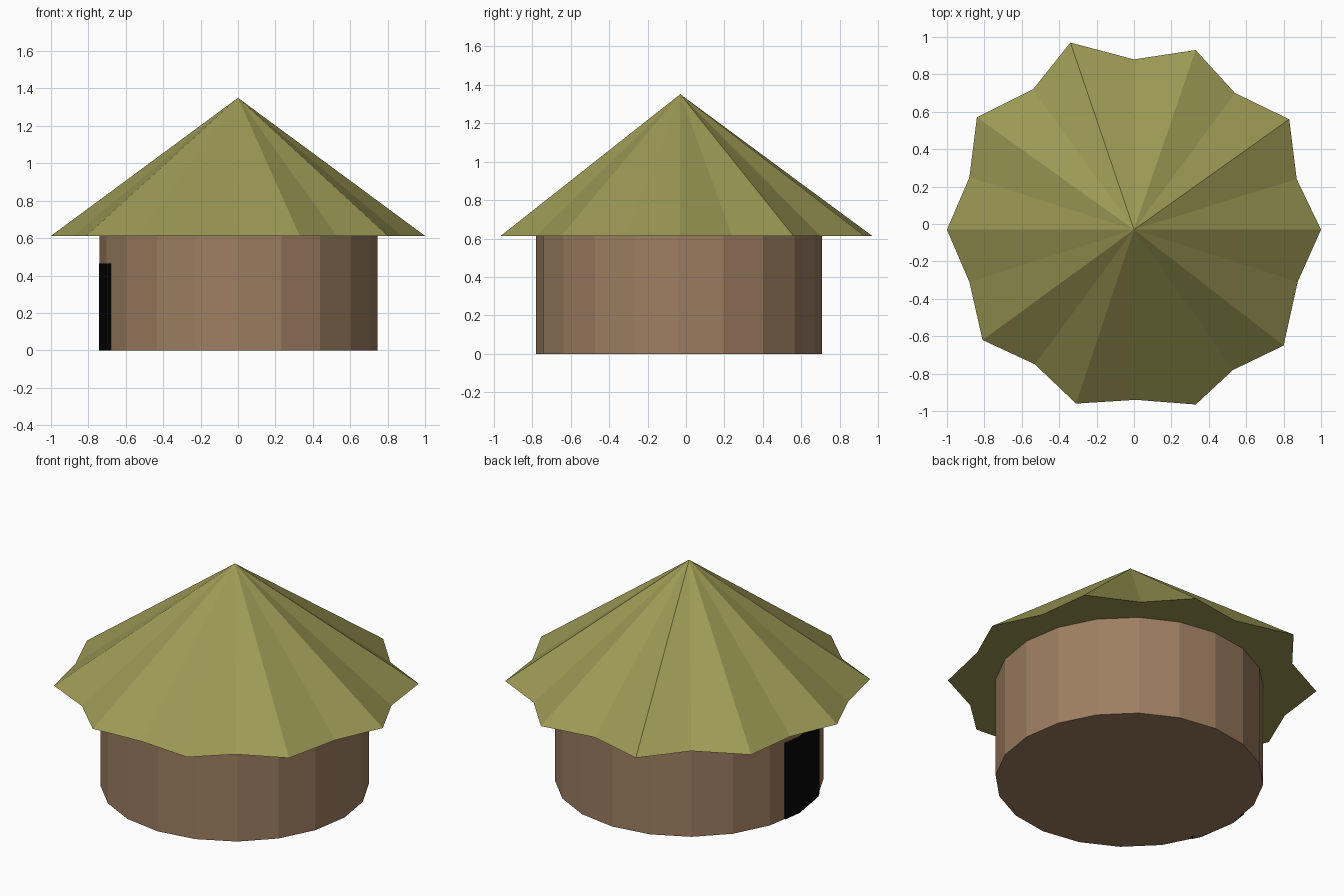
import bpy
from math import cos, sin, radians

if "Cube" in bpy.data.objects:
    bpy.data.objects.remove(bpy.data.objects["Cube"])

CX, CY = 0.003, -0.036   # hut axis
WALL_R, EAVES, APEX = 0.743, 0.612, 1.35


def make(name, verts, faces, color):
    mesh = bpy.data.meshes.new(name)
    mesh.from_pydata(verts, [], faces)
    mesh.update()
    obj = bpy.data.objects.new(name, mesh)
    bpy.context.collection.objects.link(obj)
    mat = bpy.data.materials.new(name + "_colour")
    mat.diffuse_color = (*color, 1)
    mat.use_nodes = True
    mat.node_tree.nodes["Principled BSDF"].inputs["Base Color"].default_value = mat.diffuse_color
    mesh.materials.append(mat)
    return obj


def prism(name, outline, z0, z1, color):
    n = len(outline)
    verts = [(x, y, z) for z in (z0, z1) for x, y in outline]
    faces = [(i, (i + 1) % n, n + (i + 1) % n, n + i) for i in range(n)]
    faces += [tuple(reversed(range(n))), tuple(range(n, 2 * n))]
    return make(name, verts, faces, color)


def ring(angles, r):
    return [(CX + r * cos(radians(a)), CY + r * sin(radians(a))) for a in angles]


# Round mud wall with 20 flat sides
prism("wall", ring(range(0, 360, 18), WALL_R), 0, EAVES, (0.34, 0.21, 0.12))

# Dark doorway lying just proud of the wall facets on the left side
start, end = ring([171], WALL_R * 0.991 + 0.004), ring([202], WALL_R * 0.992 + 0.004)
outer = start + ring([180, 198], WALL_R + 0.004) + end
inner = ring([202, 198, 180, 171], WALL_R - 0.03)
prism("doorway", outer + inner, 0, 0.465, (0.002, 0.002, 0.002))

# Thatched roof: uneven star-shaped eaves rising to one apex
eaves = [(1, -.03), (.87, .24), (.83, .56), (.54, .70), (.33, .93),
         (0, .88), (-.34, .97), (-.54, .72), (-.84, .57), (-.88, .25),
         (-1, -.03), (-.88, -.31), (-.81, -.62), (-.53, -.75), (-.31, -.96),
         (.01, -.94), (.33, -.965), (.53, -.78), (.80, -.65), (.875, -.31)]
n = len(eaves)
roof_verts = [(x, y, EAVES) for x, y in eaves] + [(0, -.03, APEX)]
roof_faces = [(i, (i + 1) % n, n) for i in range(n)] + [tuple(reversed(range(n)))]
make("roof", roof_verts, roof_faces, (0.33, 0.32, 0.09))
